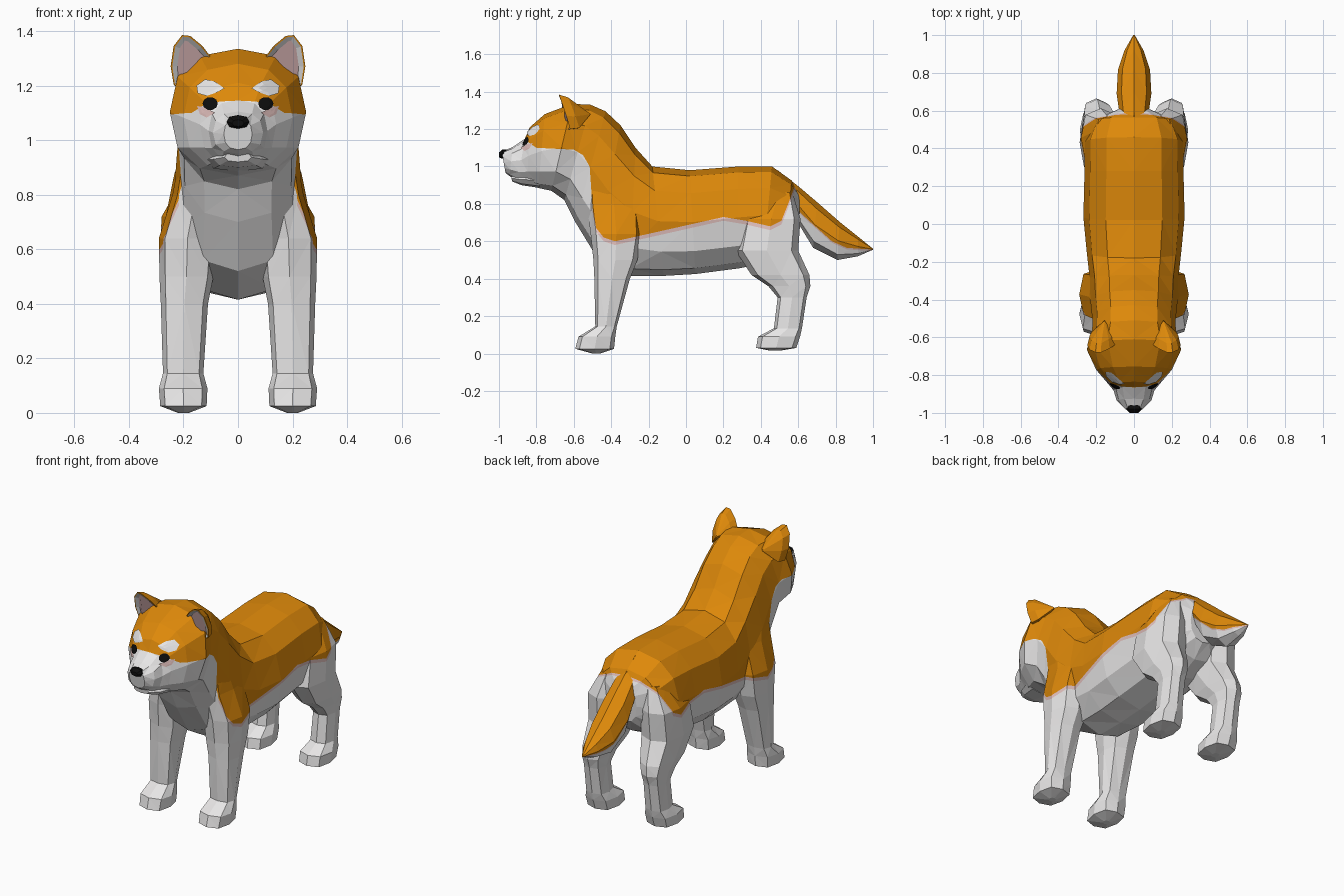
import bpy, bmesh, math
from mathutils import Vector
from mathutils.bvhtree import BVHTree

if "Cube" in bpy.data.objects:
    bpy.data.objects.remove(bpy.data.objects["Cube"])


def material(name, rgb):
    m = bpy.data.materials.new(name)
    m.diffuse_color = (*rgb, 1)
    m.use_nodes = True
    m.node_tree.nodes["Principled BSDF"].inputs["Base Color"].default_value = m.diffuse_color
    return m


ORANGE = material("orange fur", (0.73, 0.25, 0.003))
RIM = material("pale pink fur", (0.76, 0.53, 0.51))
WHITE = material("white fur", (0.84, 0.83, 0.83))
PINK = material("ear pink", (0.50, 0.33, 0.33))
BLACK = material("black", (0.004, 0.004, 0.004))

# Lower edge of the orange coat as (y, z), for the body and for the tail
COAT = [(-0.95, 1.25), (-0.865, 1.145), (-0.80, 1.10), (-0.60, 1.09), (-0.55, 1.06),
        (-0.515, 1.0), (-0.50, 0.78), (-0.48, 0.67), (-0.44, 0.62), (-0.38, 0.60),
        (-0.20, 0.64), (0.20, 0.73), (0.32, 0.71), (0.45, 0.68), (0.51, 0.71),
        (0.55, 0.81), (0.58, 0.89), (0.63, 0.93)]
TAIL_COAT = [(0.57, 0.79), (0.68, 0.69), (0.78, 0.60), (0.86, 0.565), (1.01, 0.555)]
RIM_WIDTH = 0.02


def finish(name, bm, mats):
    me = bpy.data.meshes.new(name)
    bm.to_mesh(me)
    bm.free()
    for m in mats:
        me.materials.append(m)
    ob = bpy.data.objects.new(name, me)
    bpy.context.collection.objects.link(ob)
    return ob


def loft(rings):
    """Skin a list of point rings, cap the ends and triangulate."""
    bm = bmesh.new()
    loops = [[bm.verts.new(p) for p in r] for r in rings]
    n = len(loops[0])
    for a, b in zip(loops, loops[1:]):
        for i in range(n):
            j = (i + 1) % n
            bm.faces.new((a[i], a[j], b[j], b[i]))
    bm.faces.new(loops[0])
    bm.faces.new(loops[-1])
    bmesh.ops.triangulate(bm, faces=bm.faces[:])
    bmesh.ops.recalc_face_normals(bm, faces=bm.faces[:])
    return bm


def power(v, p):
    return math.copysign(abs(v) ** p, v)


def spine_ring(ty, tz, by, bz, w, n=12, p=0.84):
    """Ring between a top point and a bottom point, with half width w."""
    pts = []
    for i in range(n):
        a = 2 * math.pi * i / n
        t = (1 + power(math.cos(a), p)) / 2
        pts.append((w * power(math.sin(a), p), by + (ty - by) * t, bz + (tz - bz) * t))
    return pts


def leg_ring(side, z, y0, y1, x0, x1, n=8):
    """Level ring that fills a box in x and y."""
    pts = []
    for i in range(n):
        a = 2 * math.pi * i / n
        pts.append((side * ((x0 + x1) / 2 + (x1 - x0) / 2 * power(math.cos(a), 0.7)),
                    (y0 + y1) / 2 + (y1 - y0) / 2 * power(math.sin(a), 0.7), z))
    return pts


def line_height(line, y):
    for (ya, za), (yb, zb) in zip(line, line[1:]):
        if y <= yb:
            t = max(0, (y - ya) / (yb - ya))
            return za + (zb - za) * t
    return line[-1][1]


def cut(bm, faces, co, no):
    geom = set(faces)
    for f in faces:
        geom.update(f.edges)
        geom.update(f.verts)
    bmesh.ops.bisect_plane(bm, geom=list(geom), dist=1e-5, plane_co=co, plane_no=no)


def coat(bm, line, rim=RIM_WIDTH):
    """Cut the faces along the coat line and colour them orange, rim or white."""
    for y, _ in line:
        cut(bm, bm.faces[:], (0, y, 0), (0, 1, 0))
    for off in (0, -rim):
        for (ya, za), (yb, zb) in zip(line, line[1:]):
            faces = [f for f in bm.faces if ya < f.calc_center_median().y < yb]
            if faces:
                cut(bm, faces, (0, ya, za + off), Vector((0, za - zb, yb - ya)).normalized())
    for f in bm.faces:
        c = f.calc_center_median()
        h = line_height(line, c.y)
        if c.z > h:
            f.material_index = 0
        else:
            f.material_index = 1 if c.z > h - rim and c.y > -0.5 else 2


FUR = [ORANGE, RIM, WHITE]

# Body, neck and head: top y, top z, bottom y, bottom z, half width
body = loft([spine_ring(*r) for r in [
    (0.61, 0.85, 0.60, 0.62, 0.09), (0.565, 0.925, 0.53, 0.54, 0.215),
    (0.46, 1.00, 0.41, 0.48, 0.26), (0.28, 1.00, 0.28, 0.455, 0.262),
    (0.02, 0.98, 0.05, 0.425, 0.268), (-0.18, 1.00, -0.12, 0.415, 0.25),
    (-0.27, 1.10, -0.30, 0.415, 0.235), (-0.35, 1.22, -0.48, 0.52, 0.23),
    (-0.43, 1.295, -0.59, 0.70, 0.22), (-0.51, 1.33, -0.65, 0.82, 0.222),
    (-0.61, 1.335, -0.72, 0.87, 0.25), (-0.755, 1.28, -0.79, 0.885, 0.20),
    (-0.835, 1.21, -0.85, 0.905, 0.14), (-0.862, 1.148, -0.90, 0.92, 0.108),
    (-0.925, 1.105, -0.945, 0.95, 0.092), (-0.985, 1.08, -0.965, 0.965, 0.052)]])
skin = BVHTree.FromBMesh(body)
coat(body, COAT)
finish("body_and_head", body, FUR)

# Lower jaw
finish("lower_jaw", loft([spine_ring(*r, n=8) for r in [
    (-0.80, 0.97, -0.78, 0.885, 0.12), (-0.88, 0.96, -0.88, 0.90, 0.09),
    (-0.935, 0.955, -0.93, 0.92, 0.05)]]), [WHITE])

# Tail
tail = loft([spine_ring(*r, n=8, p=0.95) for r in [
    (0.49, 0.98, 0.55, 0.78, 0.02), (0.60, 0.895, 0.61, 0.68, 0.08),
    (0.70, 0.81, 0.68, 0.565, 0.092), (0.82, 0.705, 0.81, 0.50, 0.085),
    (0.92, 0.625, 0.92, 0.52, 0.05), (1.0, 0.56, 1.0, 0.555, 0.004)]])
coat(tail, TAIL_COAT, 0.008)
finish("tail", tail, FUR)

# Legs: z, front y, back y, inner x, outer x
FRONT_LEG = [(0.94, -0.52, -0.32, 0.08, 0.215), (0.80, -0.53, -0.24, 0.07, 0.24),
             (0.64, -0.51, -0.235, 0.08, 0.29), (0.50, -0.495, -0.26, 0.09, 0.288),
             (0.40, -0.49, -0.30, 0.11, 0.283), (0.145, -0.485, -0.37, 0.127, 0.275),
             (0.09, -0.575, -0.378, 0.112, 0.29), (0.025, -0.592, -0.385, 0.115, 0.285),
             (0.0, -0.50, -0.46, 0.18, 0.22)]
HIND_LEG = [(0.86, 0.42, 0.57, 0.08, 0.20), (0.72, 0.30, 0.612, 0.07, 0.28),
            (0.55, 0.265, 0.60, 0.07, 0.288), (0.42, 0.35, 0.66, 0.11, 0.277),
            (0.36, 0.44, 0.665, 0.13, 0.268), (0.30, 0.49, 0.645, 0.14, 0.262),
            (0.135, 0.47, 0.62, 0.135, 0.265), (0.09, 0.385, 0.61, 0.115, 0.287),
            (0.03, 0.375, 0.59, 0.115, 0.285), (0.015, 0.45, 0.50, 0.18, 0.22)]

# Ear rim: x, y, z
EAR = [(0.10, -0.64, 1.305), (0.13, -0.66, 1.345), (0.175, -0.68, 1.382),
       (0.205, -0.68, 1.385), (0.236, -0.665, 1.345), (0.247, -0.64, 1.27),
       (0.235, -0.62, 1.20), (0.175, -0.66, 1.19)]


def ear(name, side):
    bm = bmesh.new()
    rim = [bm.verts.new((side * x, y, z)) for x, y, z in EAR]
    mid = [bm.verts.new((side * (x * 0.85 + 0.024), y + 0.05, z * 0.88 + 0.15))
           for x, y, z in EAR]
    tip = bm.verts.new((side * 0.155, -0.51, 1.28))
    front = bm.faces.new(rim)
    for i in range(len(EAR)):
        j = (i + 1) % len(EAR)
        bm.faces.new((rim[i], rim[j], mid[j], mid[i]))
        bm.faces.new((mid[i], mid[j], tip))
    bmesh.ops.recalc_face_normals(bm, faces=bm.faces[:])
    # orange edge, then a white rim around a sunken pink inside
    bmesh.ops.inset_region(bm, faces=[front], thickness=0.006)
    lip = bmesh.ops.inset_region(bm, faces=[front], thickness=0.018, depth=-0.01)
    for f in lip["faces"]:
        f.material_index = 1
    front.material_index = 2
    finish(name, bm, [ORANGE, WHITE, PINK])


def face_plate(name, side, outline, mat, lift):
    """Thin patch that follows the front of the head."""
    bm = bmesh.new()
    n = len(outline)
    cx, cz = (sum(p[k] for p in outline) / n for k in (0, 1))

    def place(x, z):
        hit = skin.ray_cast(Vector((side * x, -2, z)), Vector((0, 1, 0)))[0]
        return bm.verts.new((side * x, hit.y - lift, z))

    rings = [[place(cx + (x - cx) * s, cz + (z - cz) * s) for x, z in outline]
             for s in (1, 0.55)]
    mid = place(cx, cz)
    for i in range(n):
        j = (i + 1) % n
        bm.faces.new((rings[0][i], rings[0][j], rings[1][j], rings[1][i]))
        bm.faces.new((rings[1][i], rings[1][j], mid))
    bm.normal_update()
    bmesh.ops.reverse_faces(bm, faces=[f for f in bm.faces if f.normal.y > 0])
    finish(name, bm, [mat])


EYE = [(0.102 + 0.028 * math.cos(i * math.pi / 5), 1.134 + 0.024 * math.sin(i * math.pi / 5))
       for i in range(10)]
BROW = [(0.05, 1.19), (0.075, 1.176), (0.115, 1.162), (0.148, 1.172),
        (0.152, 1.20), (0.12, 1.223), (0.085, 1.215)]
BLUSH = [(0.085, 1.10), (0.115, 1.083), (0.14, 1.095), (0.15, 1.125), (0.12, 1.12)]

for side, label in ((1, "left"), (-1, "right")):
    for part, rings in (("front_leg", FRONT_LEG), ("hind_leg", HIND_LEG)):
        leg = loft([leg_ring(side, *r) for r in rings])
        coat(leg, COAT)
        finish(f"{part}_{label}", leg, FUR)
    ear(f"ear_{label}", side)
    face_plate(f"brow_{label}", side, BROW, WHITE, 0.007)
    face_plate(f"blush_{label}", side, BLUSH, RIM, 0.005)
    face_plate(f"eye_{label}", side, EYE, BLACK, 0.009)

# Nose
finish("nose", loft([spine_ring(*r, n=8) for r in [
    (-0.955, 1.09, -0.965, 1.045, 0.036), (-0.98, 1.092, -0.985, 1.042, 0.042),
    (-1.0, 1.075, -1.0, 1.05, 0.022)]]), [BLACK])
